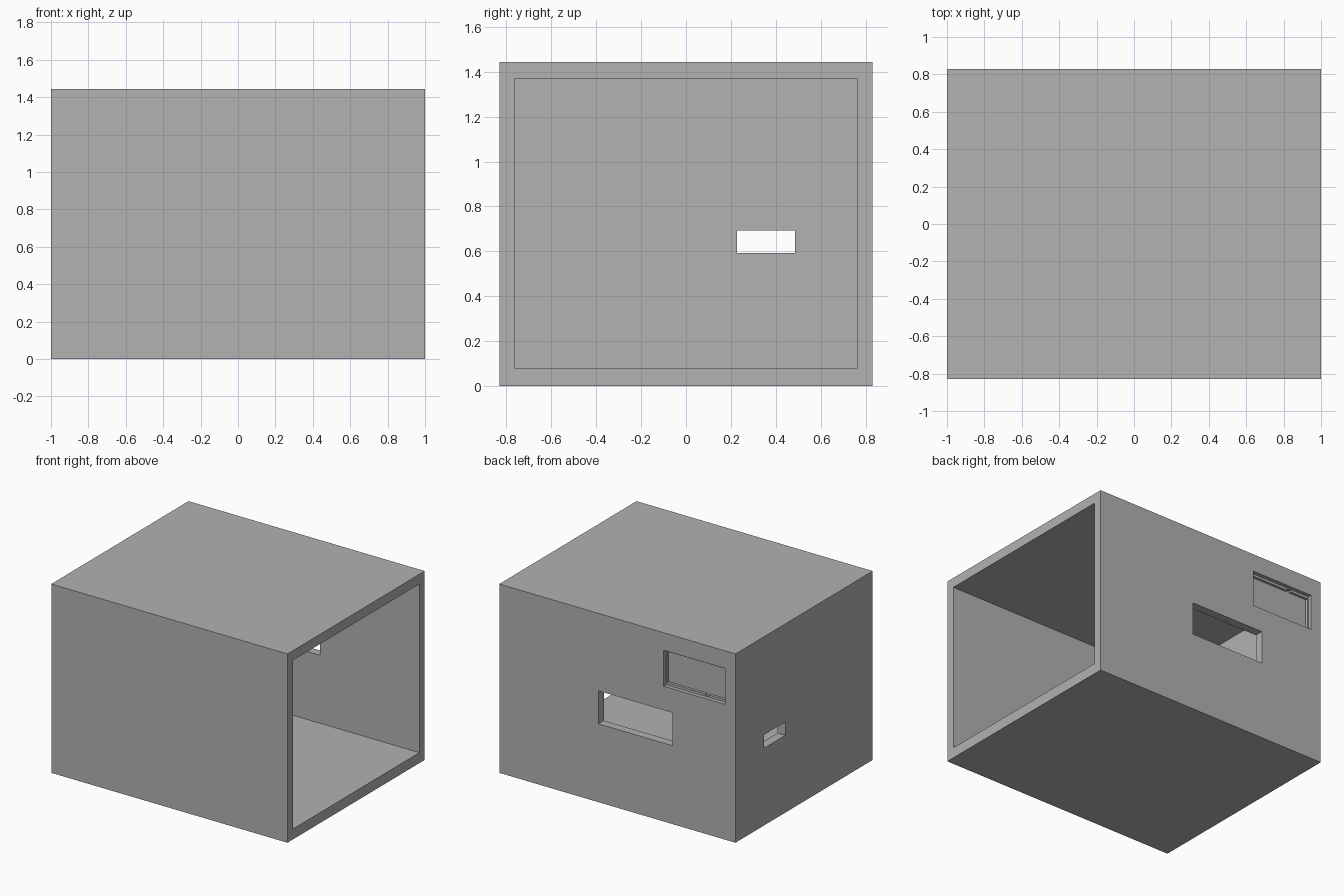
import bpy

cube = bpy.data.objects.get("Cube")
if cube:
    bpy.data.objects.remove(cube, do_unlink=True)

grey = bpy.data.materials.new("plain_grey")
grey.use_nodes = True
colour = (0.445, 0.445, 0.445, 1)
grey.diffuse_color = colour
grey.node_tree.nodes["Principled BSDF"].inputs["Base Color"].default_value = colour


def box(name, x, y, z):
    """Box spanning the given (min, max) ranges."""
    spans = (x, y, z)
    bpy.ops.mesh.primitive_cube_add(size=1, location=[(a + b) / 2 for a, b in spans])
    ob = bpy.context.object
    ob.name = name
    ob.scale = [b - a for a, b in spans]
    bpy.ops.object.transform_apply(location=True, rotation=False, scale=True)
    ob.data.materials.append(grey)
    return ob


def cut(target, name, x, y, z):
    """Subtract a box from the target and discard the cutter."""
    cutter = box(name, x, y, z)
    cutter.hide_render = True
    mod = target.modifiers.new(name, "BOOLEAN")
    mod.operation = "DIFFERENCE"
    mod.solver = "EXACT"
    mod.object = cutter
    bpy.context.view_layer.objects.active = target
    bpy.ops.object.modifier_apply(modifier=mod.name)
    bpy.data.objects.remove(cutter, do_unlink=True)


DEPTH, HEIGHT, WALL = 0.83, 1.445, 0.065
BACK = (DEPTH - 0.1, DEPTH + 0.1)

housing = box("housing", (-1, 1), (-DEPTH, DEPTH), (0, HEIGHT))

# Hollow interior, open at the left end
inner = DEPTH - WALL
cut(housing, "interior", (-1 + WALL, 1.1), (-inner, inner), (0.08, 1.37))

# Window through the back wall
cut(housing, "back_window", (-0.465, 0.16), BACK, (0.6, 0.852))

# Slot through the closed end wall
cut(housing, "end_slot", (-1.1, -0.9), (0.228, 0.486), (0.592, 0.694))

# Stepped display recess in the back wall
cut(housing, "display_recess", (-0.913, -0.39), (DEPTH - 0.03, BACK[1]), (1.035, 1.31))
cut(housing, "display_step", (-0.905, -0.398), (DEPTH - 0.05, BACK[1]), (1.053, 1.292))

# Small notches in the top and bottom ledges of the recess
for z in ((1.04, 1.06), (1.285, 1.305)):
    cut(housing, "ledge_notch", (-0.755, -0.725), (DEPTH - 0.05, BACK[1]), z)
